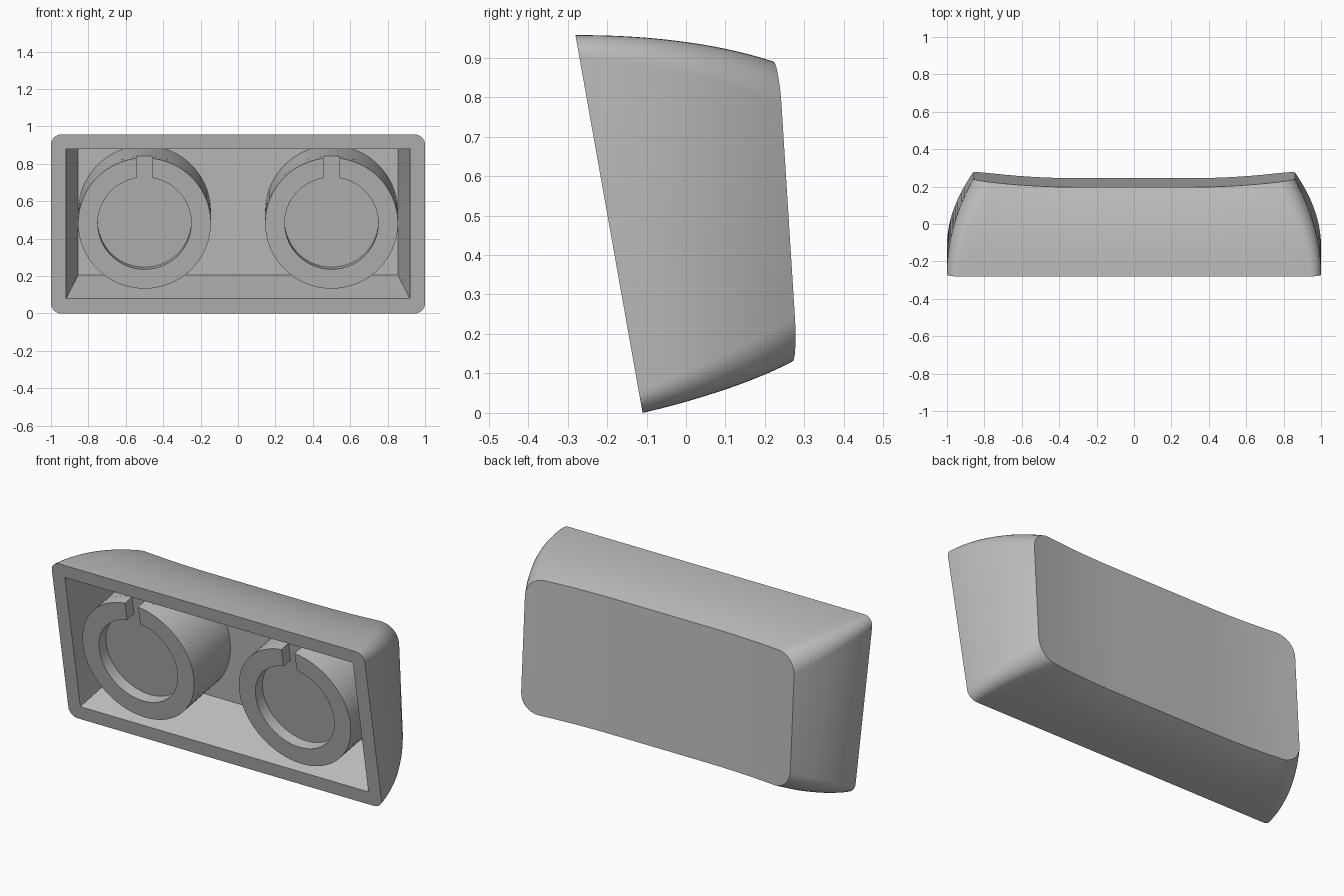
import bpy, bmesh, math
from mathutils import Vector

cube = bpy.data.objects.get("Cube")
if cube:
    bpy.data.objects.remove(cube)

grey = bpy.data.materials.new("plain_grey")
grey.use_nodes = True
grey.diffuse_color = (0.5, 0.5, 0.5, 1)
grey.node_tree.nodes["Principled BSDF"].inputs["Base Color"].default_value = (0.5, 0.5, 0.5, 1)

# Rim plane: bottom and top edge midpoints, up direction and inward axis
RIM_LOW, RIM_HIGH = Vector((0, -0.11, 0)), Vector((0, -0.28, 0.957))
UP = (RIM_HIGH - RIM_LOW).normalized()
INWARD = Vector((0, UP.z, -UP.y))
ARC, EDGE = 8, 24


def finish(bm, name):
    bmesh.ops.recalc_face_normals(bm, faces=bm.faces)
    mesh = bpy.data.meshes.new(name)
    bm.to_mesh(mesh)
    bm.free()
    obj = bpy.data.objects.new(name, mesh)
    bpy.context.collection.objects.link(obj)
    mesh.materials.append(grey)
    bpy.ops.object.select_all(action='DESELECT')
    obj.select_set(True)
    bpy.context.view_layer.objects.active = obj
    bpy.ops.object.shade_smooth_by_angle(angle=math.radians(35))
    return obj


def dish(x):
    """Depth of the shallow scoop across the outer face."""
    return 0.038 * (1 - min(1, max(0, (abs(x) - 0.3) / 0.56)) ** 2)


def section(half, radius, low, high, scoop=0):
    """Rounded rectangle; each upper point has a lower partner at the same x."""
    height = (high - low).length
    right = []
    for i in range(ARC + 1):
        a = math.pi / 2 * i / ARC
        right.append((half - radius + radius * math.cos(a),
                      1 - (radius - radius * math.sin(a)) / height))
    span = half - radius
    flat = [(span - 2 * span * i / EDGE, 1) for i in range(1, EDGE)]
    upper = right + flat + [(-x, v) for x, v in reversed(right)]
    lower = [(x, 1 - v) for x, v in reversed(upper)]
    ring = []
    for x, v in upper + lower:
        p = low.lerp(high, v)
        ring.append(Vector((x, p.y - scoop * dish(x), p.z)))
    return ring


# Shell: pocket floor, pocket mouth, then the bowed outer walls
rings = [section(0.855, 0.003, Vector((0, 0.16, 0.205)), Vector((0, 0.115, 0.885))),
         section(0.92, 0.003, RIM_LOW + UP * 0.081, RIM_HIGH - UP * 0.078)]
STEPS = 16
for s in range(STEPS + 1):
    t = s / STEPS
    rings.append(section(1 - 0.14 * t ** 2, 0.055 + 0.055 * t,
                         Vector((0, -0.11 + 0.393 * t, 0.09 * t + 0.04 * t ** 2)),
                         Vector((0, -0.28 + 0.515 * t, 0.957 - 0.067 * t ** 2.2)),
                         t ** 2))

bm = bmesh.new()
loops = [[bm.verts.new(p) for p in ring] for ring in rings]
n = len(loops[0])
for a, b in zip(loops, loops[1:]):
    for i in range(n):
        j = (i + 1) % n
        bm.faces.new((a[i], a[j], b[j], b[i]))
for loop in (loops[0], loops[-1]):
    for i in range(n // 2 - 1):
        bm.faces.new((loop[i], loop[i + 1], loop[n - 2 - i], loop[n - 1 - i]))
finish(bm, "cap_shell")


# Stems: solid round post with a slotted collar flush with the rim
def stem(name, cx):
    outer, inner, slot, depth, seg = 0.355, 0.25, 0.042, 0.065, 72
    centre = RIM_LOW + UP * 0.49 + Vector((cx, 0, 0))
    bm = bmesh.new()

    def point(r, a, d):
        return centre + Vector((r * math.sin(a), 0, 0)) + UP * r * math.cos(a) + INWARD * d

    # Collar
    rows = []
    for i in range(seg + 1):
        row = []
        for r, d in ((outer, depth), (outer, 0), (inner, 0), (inner, depth)):
            start = math.asin(slot / r)
            a = start + (2 * math.pi - 2 * start) * i / seg
            row.append(bm.verts.new(point(r, a, d)))
        rows.append(row)
    for a, b in zip(rows, rows[1:]):
        for k in range(3):
            bm.faces.new((a[k], a[k + 1], b[k + 1], b[k]))
    bm.faces.new(rows[0])
    bm.faces.new(rows[-1])

    # Post, ending just inside the sloped pocket floor
    front, back = [], []
    for i in range(seg):
        p = point(outer, 2 * math.pi * i / seg, depth)
        reach = (0.185 - 0.066 * p.z - p.y) / (INWARD.y + 0.066 * INWARD.z)
        front.append(bm.verts.new(p))
        back.append(bm.verts.new(p + INWARD * reach))
    bm.faces.new(front)
    bm.faces.new(back)
    for i in range(seg):
        j = (i + 1) % seg
        bm.faces.new((front[i], front[j], back[j], back[i]))
    finish(bm, name)


stem("left_stem", 0.5)
stem("right_stem", -0.5)
